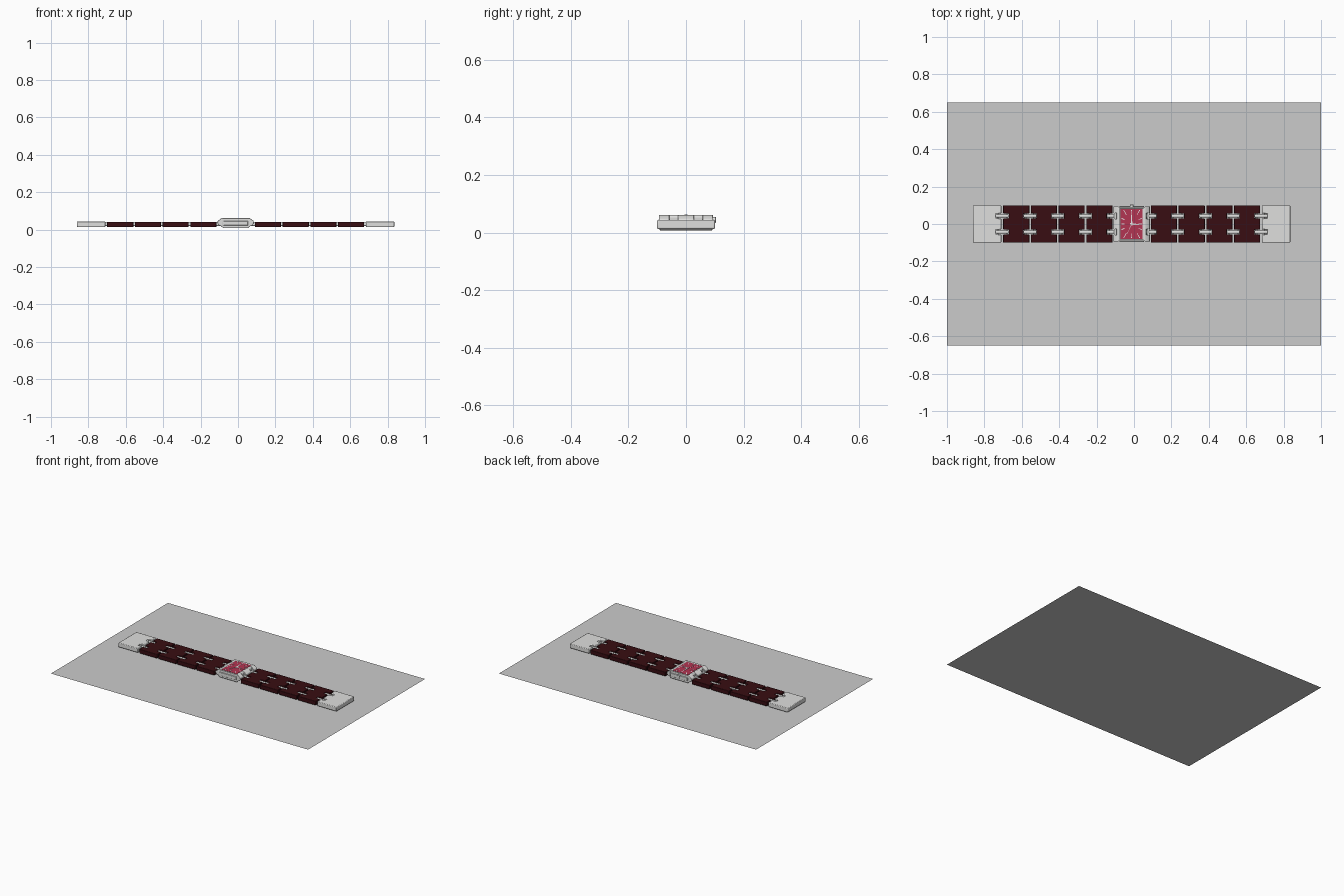
import bpy, bmesh, math
from mathutils import Vector, Matrix

if "Cube" in bpy.data.objects:
    bpy.data.objects.remove(bpy.data.objects["Cube"])

CX = -0.0125          # watch centre along x


def mat(name, rgb):
    m = bpy.data.materials.new(name)
    m.diffuse_color = (*rgb, 1)
    m.use_nodes = True
    m.node_tree.nodes["Principled BSDF"].inputs["Base Color"].default_value = m.diffuse_color
    return m


STEEL = mat("steel", (0.74, 0.74, 0.73))
SHEET = mat("grey_sheet", (0.60, 0.60, 0.60))
MAROON = mat("dark_maroon", (0.040, 0.004, 0.006))
CRIMSON = mat("crimson", (0.45, 0.035, 0.085))
WHITE = mat("white", (0.85, 0.83, 0.83))


def finish(bm, name, m, bevel=0, seg=2):
    bmesh.ops.recalc_face_normals(bm, faces=bm.faces)
    me = bpy.data.meshes.new(name)
    bm.to_mesh(me)
    bm.free()
    me.materials.append(m)
    ob = bpy.data.objects.new(name, me)
    bpy.context.collection.objects.link(ob)
    if bevel:
        b = ob.modifiers.new("bevel", 'BEVEL')
        b.width, b.segments, b.limit_method = bevel, seg, 'ANGLE'
    bpy.context.view_layer.objects.active = ob
    ob.select_set(True)
    bpy.ops.object.shade_smooth_by_angle(angle=math.radians(35))
    ob.select_set(False)
    return ob


def prism(name, pts, vec, m, bevel=0, inset=None):
    """Extrude a closed outline; optionally sink a panel in its top face."""
    bm = bmesh.new()
    f = bm.faces.new([bm.verts.new(p) for p in pts])
    r = bmesh.ops.extrude_face_region(bm, geom=[f])
    bmesh.ops.translate(bm, vec=vec, verts=[v for v in r['geom'] if isinstance(v, bmesh.types.BMVert)])
    bmesh.ops.recalc_face_normals(bm, faces=bm.faces)
    if inset:
        bm.faces.ensure_lookup_table()
        top = max(bm.faces, key=lambda q: q.calc_center_median().z)
        bmesh.ops.inset_region(bm, faces=[top], thickness=inset[0], depth=0)
        r = bmesh.ops.inset_region(bm, faces=[top], thickness=0.001, depth=-inset[1])
    return finish(bm, name, m, bevel)


def box(name, x0, x1, y0, y1, z0, z1, m, bevel=0):
    return prism(name, [(x0, y0, z0), (x1, y0, z0), (x1, y1, z0), (x0, y1, z0)],
                 (0, 0, z1 - z0), m, bevel)


def rod(name, centre, axis, r, length, m, n=14, bevel=0):
    bm = bmesh.new()
    rot = Vector(axis).to_track_quat('Z', 'Y').to_matrix().to_4x4()
    bmesh.ops.create_cone(bm, cap_ends=True, segments=n, radius1=r, radius2=r, depth=length,
                          matrix=Matrix.Translation(centre) @ rot)
    return finish(bm, name, m, bevel)


def strip(name, cx, cy, ang, r0, r1, w0, w1, z, h, m):
    """Thin tapered plate lying along a ray from (cx, cy)."""
    d = Vector((math.cos(ang), math.sin(ang), 0))
    n = Vector((-d.y, d.x, 0))
    c = Vector((cx, cy, z))
    return prism(name, [c + d * r0 - n * w0, c + d * r1 - n * w1,
                        c + d * r1 + n * w1, c + d * r0 + n * w0], (0, 0, h), m)


# backing sheet under the watch
bm = bmesh.new()
bm.faces.new([bm.verts.new(p) for p in ((-1, -.65, 0), (1, -.65, 0), (1, .65, 0), (-1, .65, 0))])
finish(bm, "backing_sheet", SHEET)

# bracelet plates with notches for the connectors
NY, NH, ND = 0.043, 0.013, 0.030


def plate(name, s, u0, u1, z0, z1, m, outer_notch, bevel):
    edge = [-0.1, -NY - NH, -NY + NH, NY - NH, NY + NH, 0.1]

    def side(u, depth):
        out = [(u, edge[0])]
        for a, b in ((edge[1], edge[2]), (edge[3], edge[4])):
            out += [(u, a), (u + depth, a), (u + depth, b), (u, b)]
        return out + [(u, edge[5])]
    far = side(u1, -ND) if outer_notch else [(u1, -0.1), (u1, 0.1)]
    pts = side(u0, ND) + far[::-1]
    return prism(name, [(CX + s * u, y, z0) for u, y in pts], (0, 0, z1 - z0), m, bevel)


LINKS = [(0.103, 0.242), (0.251, 0.391), (0.399, 0.539), (0.547, 0.687)]
JOINTS = [0.100, 0.2465, 0.395, 0.543, 0.692]
for s, tag in ((-1, "left"), (1, "right")):
    for i, (a, b) in enumerate(LINKS):
        plate(f"{tag}_link_{i + 1}", s, a, b, 0.013, 0.042, MAROON, True, 0.003)
    plate(f"{tag}_clasp", s, 0.697, 0.848, 0.013, 0.044, STEEL, False, 0.004)
    # steel connectors bridging every joint, each with two cross pins
    for i, u in enumerate(JOINTS):
        for y in (-NY, NY):
            x = CX + s * u
            box(f"{tag}_connector_{i + 1}", x - 0.036, x + 0.036, y - 0.008, y + 0.008,
                0.018, 0.040, STEEL, 0.005)
            for k in (-1, 1):
                rod(f"{tag}_pin_{i + 1}", (x + k * 0.024, y, 0.029), (0, 1, 0), 0.005, 0.03, STEEL)

# case body: chamfered profile run along y, with the top sunk for the dial
body = [(-0.066, 0.008), (0.066, 0.008), (0.078, 0.018), (0.080, 0.054),
        (0.072, 0.062), (-0.072, 0.062), (-0.080, 0.054), (-0.078, 0.018)]
prism("case_body", [(CX + u, -0.092, z) for u, z in body], (0, 0.184, 0), STEEL, 0.002,
      inset=(0.010, 0.004))

# lugs on both sides, split where the connectors enter
lug = [(0.070, 0.062), (0.076, 0.061), (0.096, 0.046), (0.098, 0.034), (0.086, 0.020), (0.070, 0.018)]
for s, tag in ((-1, "left"), (1, "right")):
    for y0, y1 in ((-0.094, -0.058), (-0.028, 0.028), (0.058, 0.094)):
        prism(f"{tag}_lug", [(CX + s * u, y0, z) for u, z in lug], (0, y1 - y0, 0), STEEL, 0.002)
    rod(f"{tag}_lug_bar", (CX + s * 0.088, 0, 0.036), (0, 1, 0), 0.007, 0.17, STEEL)

# raised side strips and winding crown
for s, tag in ((-1, "front"), (1, "back")):
    box(f"{tag}_side_strip", CX - 0.066, CX + 0.066, min(s * 0.090, s * 0.097),
        max(s * 0.090, s * 0.097), 0.022, 0.046, STEEL, 0.003)
rod("crown", (CX, 0.097, 0.044), (0, 1, 0), 0.010, 0.014, STEEL, 20, 0.002)

# dial
DX, DY, DZ = 0.059, 0.080, 0.0595
box("dial", CX - DX, CX + DX, -DY, DY, 0.056, DZ, CRIMSON)

# hour markers along rays, clipped to the dial rectangle
for k in range(12):
    a = k * math.pi / 6
    reach = min(DX / max(abs(math.cos(a)), 1e-6), DY / max(abs(math.sin(a)), 1e-6))
    strip("hour_marker", CX, 0, a, reach * 0.62, reach * 0.93, 0.0013, 0.0024, DZ - 0.0005, 0.0015, WHITE)

# hands and centre cap
strip("minute_hand", CX, 0, math.radians(92), -0.008, 0.050, 0.0045, 0.002, DZ, 0.0015, WHITE)
strip("hour_hand", CX, 0, math.radians(-4), -0.008, 0.040, 0.0045, 0.002, DZ + 0.0005, 0.0015, WHITE)
strip("second_hand", CX, 0, math.radians(245), -0.012, 0.055, 0.0012, 0.0008, DZ + 0.001, 0.0012, WHITE)
rod("hand_cap", (CX, 0, DZ + 0.0015), (0, 0, 1), 0.006, 0.003, WHITE, 16)
